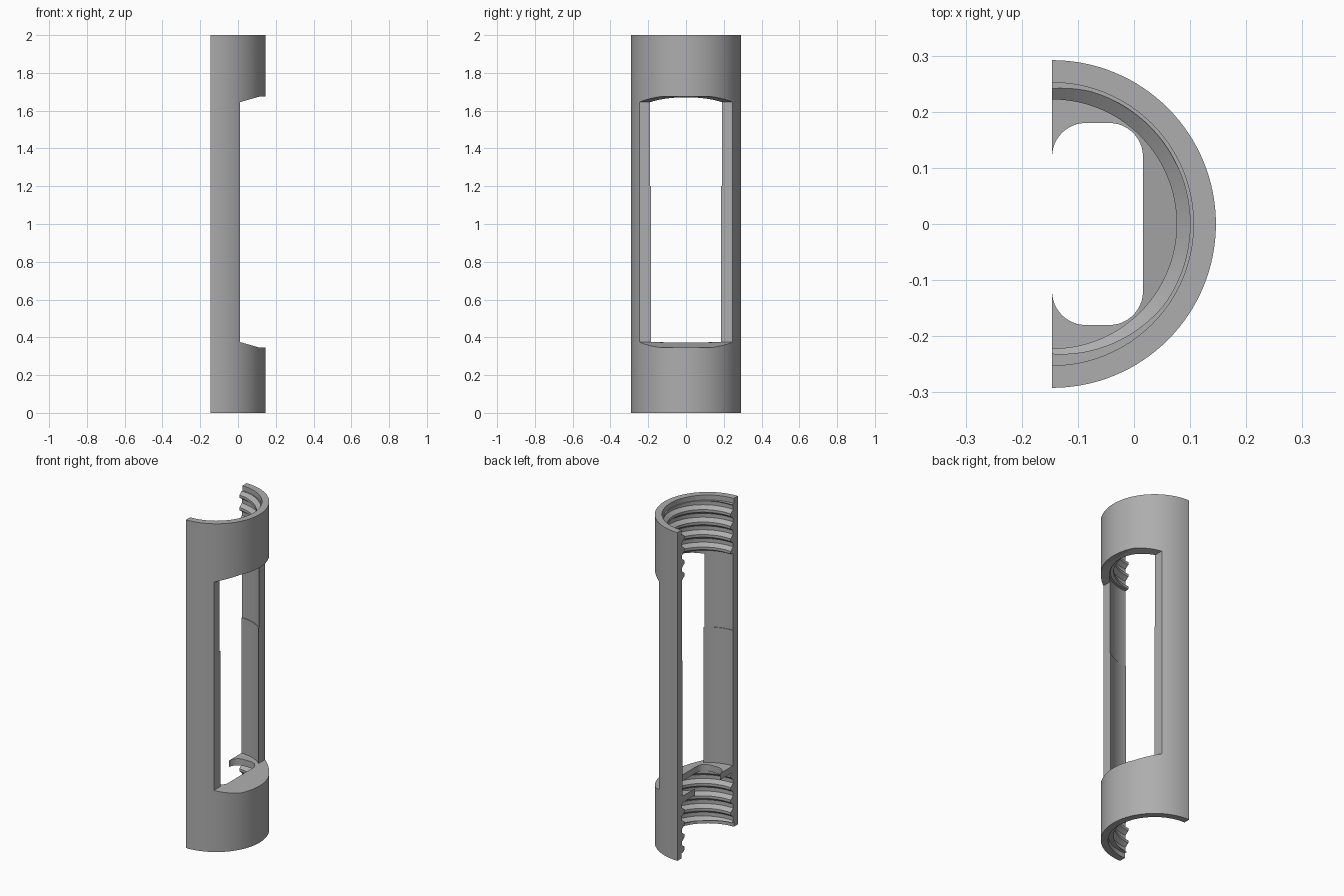
import bpy, bmesh
from math import sin, cos, pi

cube = bpy.data.objects.get("Cube")
if cube:
    bpy.data.objects.remove(cube)

AXIS_X, OUTER, BORE, CREST = -0.146, 0.292, 0.246, 0.222
PITCH, STEPS = 0.076, 64

grey = bpy.data.materials.new("grey_plastic")
grey.use_nodes = True
COLOUR = (0.42, 0.42, 0.42, 1)
grey.diffuse_color = COLOUR
grey.node_tree.nodes["Principled BSDF"].inputs["Base Color"].default_value = COLOUR


def finish(name, bm):
    bmesh.ops.recalc_face_normals(bm, faces=bm.faces)
    mesh = bpy.data.meshes.new(name)
    bm.to_mesh(mesh)
    bm.free()
    mesh.materials.append(grey)
    obj = bpy.data.objects.new(name, mesh)
    bpy.context.collection.objects.link(obj)
    return obj


def sweep(bm, profile, rise=0.0):
    """Sweep an (r, z) profile half a turn about the axis, climbing by rise."""
    rings = []
    for i in range(STEPS + 1):
        f = i / STEPS - 0.5
        a = f * pi
        rings.append([bm.verts.new((AXIS_X + r * cos(a), r * sin(a), z + f * rise))
                      for r, z in profile])
    n = len(profile)
    for a, b in zip(rings, rings[1:]):
        for j in range(n):
            k = (j + 1) % n
            bm.faces.new((a[j], a[k], b[k], b[j]))
    bm.faces.new(rings[0])
    bm.faces.new(rings[-1])


def prism(bm, outline, direction):
    face = bm.faces.new([bm.verts.new(p) for p in outline])
    ext = bmesh.ops.extrude_face_region(bm, geom=[face])
    verts = [v for v in ext["geom"] if isinstance(v, bmesh.types.BMVert)]
    bmesh.ops.translate(bm, verts=verts, vec=direction)


def thread(name, low, high, first):
    """Right-handed internal thread, trimmed flat between two heights."""
    bm = bmesh.new()
    for k in range(-1, 6):
        z = first - k * PITCH
        sweep(bm, [(BORE + 0.002, z - 0.028), (CREST, z - 0.008),
                   (CREST, z + 0.008), (BORE + 0.002, z + 0.028)], PITCH / 2)
    for height, side in ((low, -1), (high, 1)):
        cut = bmesh.ops.bisect_plane(
            bm, geom=bm.verts[:] + bm.edges[:] + bm.faces[:], dist=1e-6,
            plane_co=(0, 0, height), plane_no=(0, 0, side), clear_outer=True)
        edges = [e for e in cut["geom_cut"] if isinstance(e, bmesh.types.BMEdge)]
        open_edges = [e for e in edges if e.is_valid and e.is_boundary]
        if open_edges:
            bmesh.ops.holes_fill(bm, edges=open_edges, sides=0)
    return finish(name, bm)


# Half-tube wall with a shallow counterbore at each end
bm = bmesh.new()
sweep(bm, [(OUTER, 0), (OUTER, 2), (0.252, 2), (0.252, 1.97), (BORE, 1.97),
           (BORE, 1.2), (0.242, 1.2), (0.242, 0.375), (BORE, 0.375),
           (BORE, 0.03), (0.252, 0.03), (0.252, 0)])
wall = finish("half_tube_wall", bm)

# Inner shelf with a rounded opening
top_half = []
for start, cx in ((pi, 0.06), (pi / 2, 0.102)):
    for i in range(13):
        a = start - i / 12 * pi / 2
        top_half.append((cx + 0.06 * cos(a), 0.12 + 0.06 * sin(a)))
opening = top_half + [(x, -y) for x, y in reversed(top_half)]
rim = [(0.247 * cos(a), 0.247 * sin(a))
       for a in ((i / STEPS - 0.5) * pi for i in range(STEPS + 1))]
bm = bmesh.new()
prism(bm, [(AXIS_X + x, y, 0.335) for x, y in rim + opening], (0, 0, 0.04))
shelf = finish("inner_shelf", bm)

# Threads at both ends
upper = thread("upper_thread", 1.67, 1.97, 2.004)
lower = thread("lower_thread", 0.03, 0.336, 0.336)

# Side window with sloping ends
bm = bmesh.new()
prism(bm, [(x, -0.4, z) for x, z in ((0.01, 0.375), (0.115, 0.345), (0.3, 0.345),
                                     (0.3, 1.675), (0.115, 1.675), (0.01, 1.645))],
      (0, 0.8, 0))
cutter = finish("window_cutter", bm)
cutter.hide_render = True

for obj in (wall, shelf):
    mod = obj.modifiers.new("window", 'BOOLEAN')
    mod.operation, mod.solver, mod.object = 'DIFFERENCE', 'EXACT', cutter
    bpy.context.view_layer.objects.active = obj
    bpy.ops.object.modifier_apply(modifier=mod.name)
bpy.data.objects.remove(cutter)

# Smooth curved walls, crisp edges
for obj in (wall, shelf, upper, lower):
    bpy.ops.object.select_all(action='DESELECT')
    obj.select_set(True)
    bpy.context.view_layer.objects.active = obj
    bpy.ops.object.shade_smooth_by_angle(angle=0.5)
